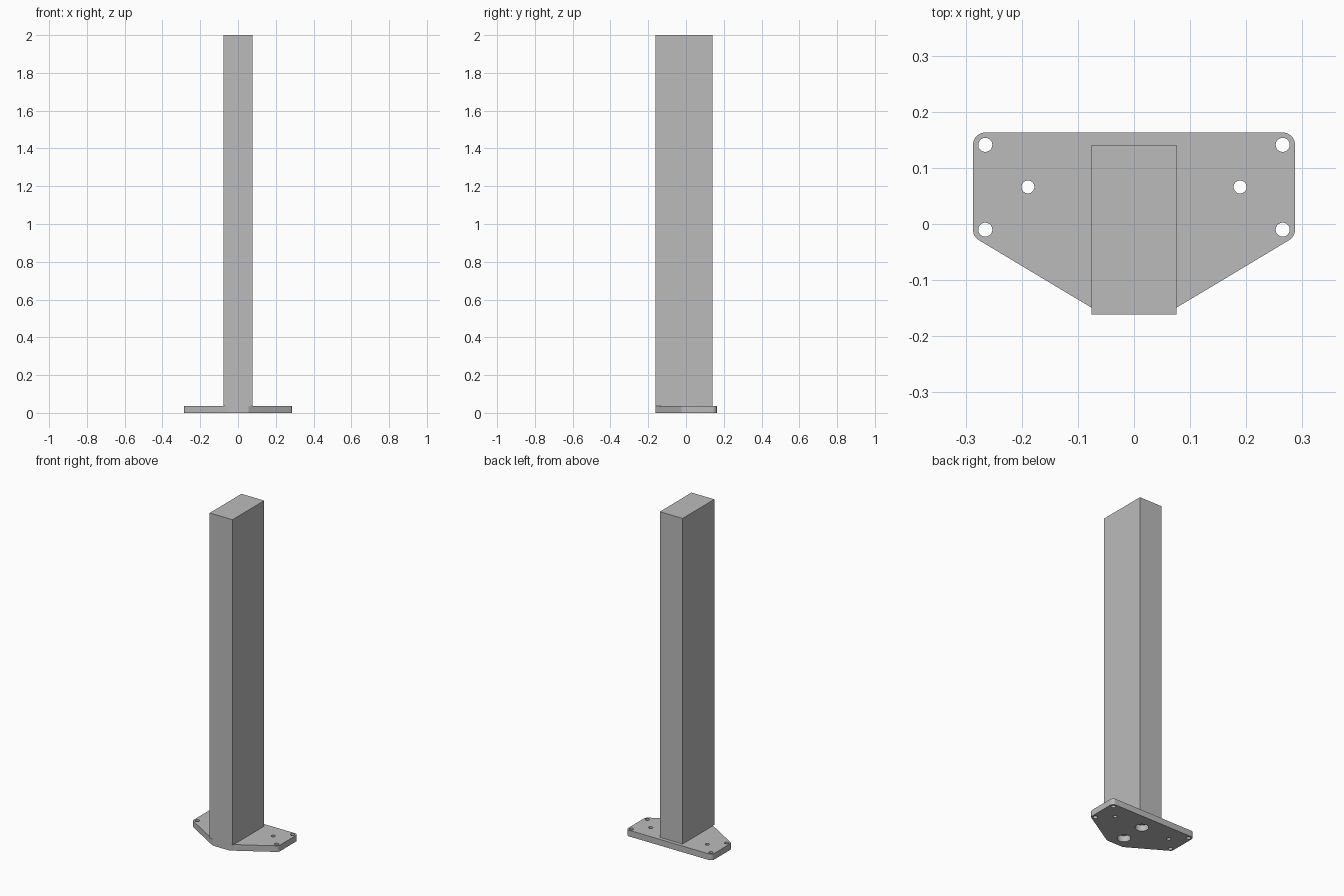
import bpy, bmesh
from math import cos, sin, radians

THICK = 0.037            # base plate thickness
FRONT, BACK = -0.161, 0.141
HALF = 0.076             # half width of the post
CORNER = 0.022           # plate corner radius
HOLE_X, REAR_Y, MID_Y = 0.265, 0.141, -0.01

cube = bpy.data.objects.get("Cube")
if cube:
    bpy.data.objects.remove(cube, do_unlink=True)

grey = bpy.data.materials.new("plain grey")
grey.use_nodes = True
color = (0.5, 0.5, 0.5, 1)
grey.diffuse_color = color
grey.node_tree.nodes["Principled BSDF"].inputs["Base Color"].default_value = color


def prism(name, outline, z0, z1):
    """Extrude a counter-clockwise outline from z0 to z1."""
    bm = bmesh.new()
    face = bm.faces.new([bm.verts.new((x, y, z0)) for x, y in outline])
    geom = bmesh.ops.extrude_face_region(bm, geom=[face])["geom"]
    top = [v for v in geom if isinstance(v, bmesh.types.BMVert)]
    bmesh.ops.translate(bm, verts=top, vec=(0, 0, z1 - z0))
    bmesh.ops.recalc_face_normals(bm, faces=bm.faces)
    mesh = bpy.data.meshes.new(name)
    bm.to_mesh(mesh)
    bm.free()
    mesh.materials.append(grey)
    obj = bpy.data.objects.new(name, mesh)
    bpy.context.collection.objects.link(obj)
    return obj


def arc(cx, cy, r, start, end, steps):
    angles = [radians(start + (end - start) * i / steps) for i in range(steps + 1)]
    return [(cx + r * cos(a), cy + r * sin(a)) for a in angles]


# Base plate: rounded corners at the back, tapering towards the front
half = [(0.056, FRONT)]
half += arc(HOLE_X, MID_Y, CORNER, -59, 0, 8)
half += arc(HOLE_X, REAR_Y, CORNER, 0, 90, 10)
plate = prism("base_plate", half + [(-x, y) for x, y in reversed(half)], 0, THICK)

# Bolt holes at the corners and sides, larger screw holes under the post
holes = [(0, 0.066, 0.037), (0, -0.085, 0.037)]
for side in (-1, 1):
    holes += [(side * HOLE_X, REAR_Y, 0.0125),
              (side * HOLE_X, MID_Y, 0.0125),
              (side * 0.189, 0.066, 0.0115)]
for i, (x, y, r) in enumerate(holes):
    cutter = prism(f"hole_cutter_{i + 1}", arc(x, y, r, 0, 360, 32)[:-1], -0.05, 0.1)
    cutter.hide_render = True
    cutter.hide_set(True)
    cut = plate.modifiers.new("hole", 'BOOLEAN')
    cut.operation = 'DIFFERENCE'
    cut.solver = 'EXACT'
    cut.object = cutter

# Upright post standing on the plate
post = prism("post", [(-HALF, FRONT), (HALF, FRONT), (HALF, BACK), (-HALF, BACK)],
             THICK, 2)

# Smooth the rounded walls, keep the edges sharp
bpy.ops.object.select_all(action='DESELECT')
plate.select_set(True)
bpy.context.view_layer.objects.active = plate
bpy.ops.object.shade_smooth_by_angle(angle=radians(30))
